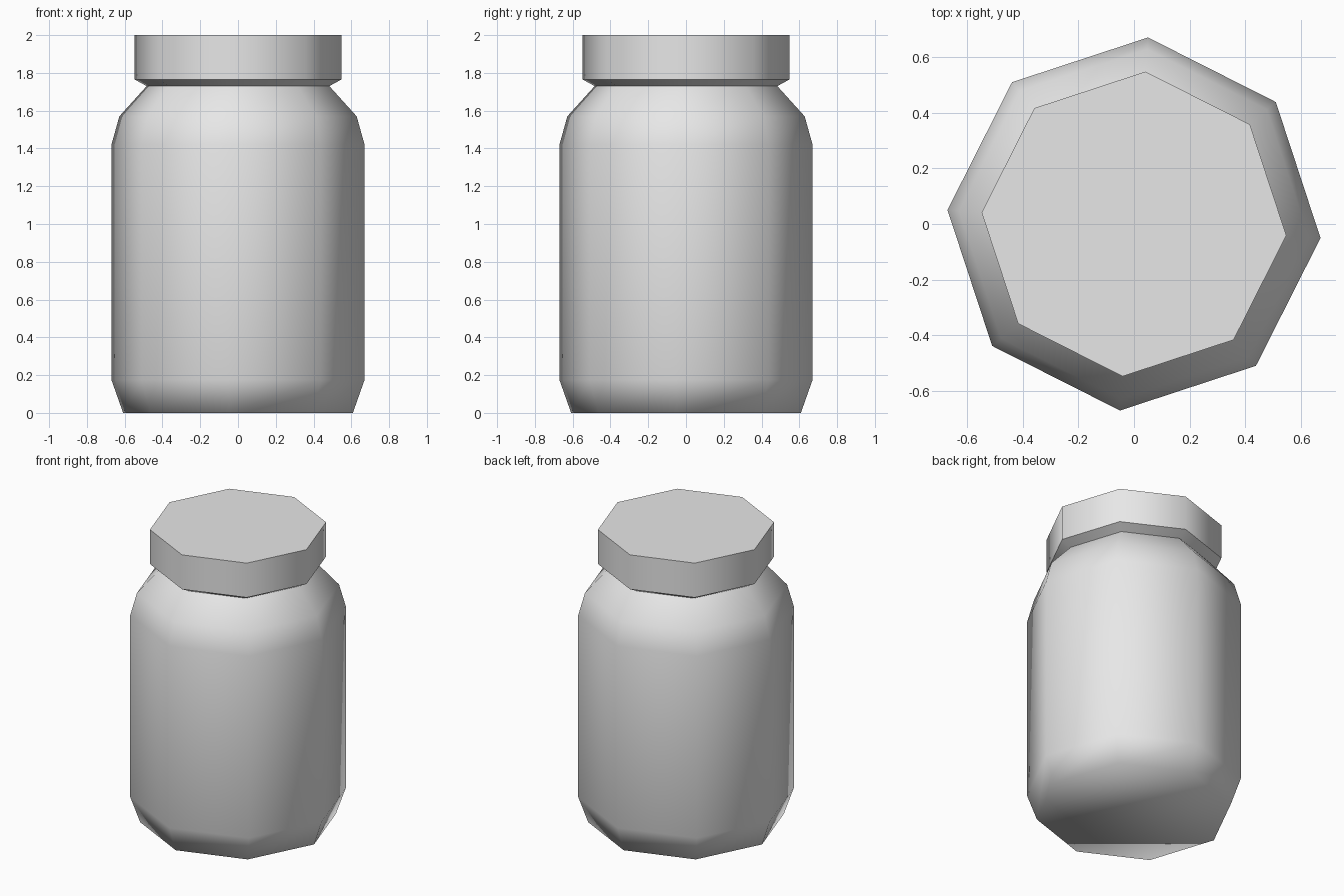
import bpy
import bmesh
from math import sin, cos, radians

SIDES = 8
TURN = radians(-4.3)

cube = bpy.data.objects.get("Cube")
if cube:
    bpy.data.objects.remove(cube, do_unlink=True)

grey = bpy.data.materials.new("plain grey")
grey.use_nodes = True
colour = (0.8, 0.8, 0.8, 1)
grey.diffuse_color = colour
grey.node_tree.nodes["Principled BSDF"].inputs["Base Color"].default_value = colour


def lathe(name, profile, close_bottom=False, close_top=False):
    """Turn a (radius, height) profile into an eight-sided shell."""
    bm = bmesh.new()
    rings = []
    for r, z in profile:
        angles = [TURN + radians(360 * i / SIDES) for i in range(SIDES)]
        rings.append([bm.verts.new((r * cos(a), r * sin(a), z)) for a in angles])
    for low, high in zip(rings, rings[1:]):
        for i in range(SIDES):
            j = (i + 1) % SIDES
            bm.faces.new((low[i], low[j], high[j], high[i]))
    if close_bottom:
        bm.faces.new(rings[0][::-1])
    if close_top:
        bm.faces.new(rings[-1])
    for face in bm.faces:
        face.smooth = True
    mesh = bpy.data.meshes.new(name)
    bm.to_mesh(mesh)
    bm.free()
    mesh.materials.append(grey)
    obj = bpy.data.objects.new(name, mesh)
    bpy.context.collection.objects.link(obj)
    return obj


# Jar body: tapered foot, straight wall, rounded shoulder up to the neck
lathe("jar_body", [(0.61, 0), (0.672, 0.175), (0.672, 1.42),
                   (0.63, 1.57), (0.485, 1.73)], close_bottom=True)

# Lid: sloping underside, upright rim and flat top with sharp edges
lid = lathe("lid", [(0.485, 1.73), (0.549, 1.765), (0.549, 2)], close_top=True)
bpy.ops.object.select_all(action="DESELECT")
lid.select_set(True)
bpy.context.view_layer.objects.active = lid
bpy.ops.object.shade_smooth_by_angle(angle=radians(50))
